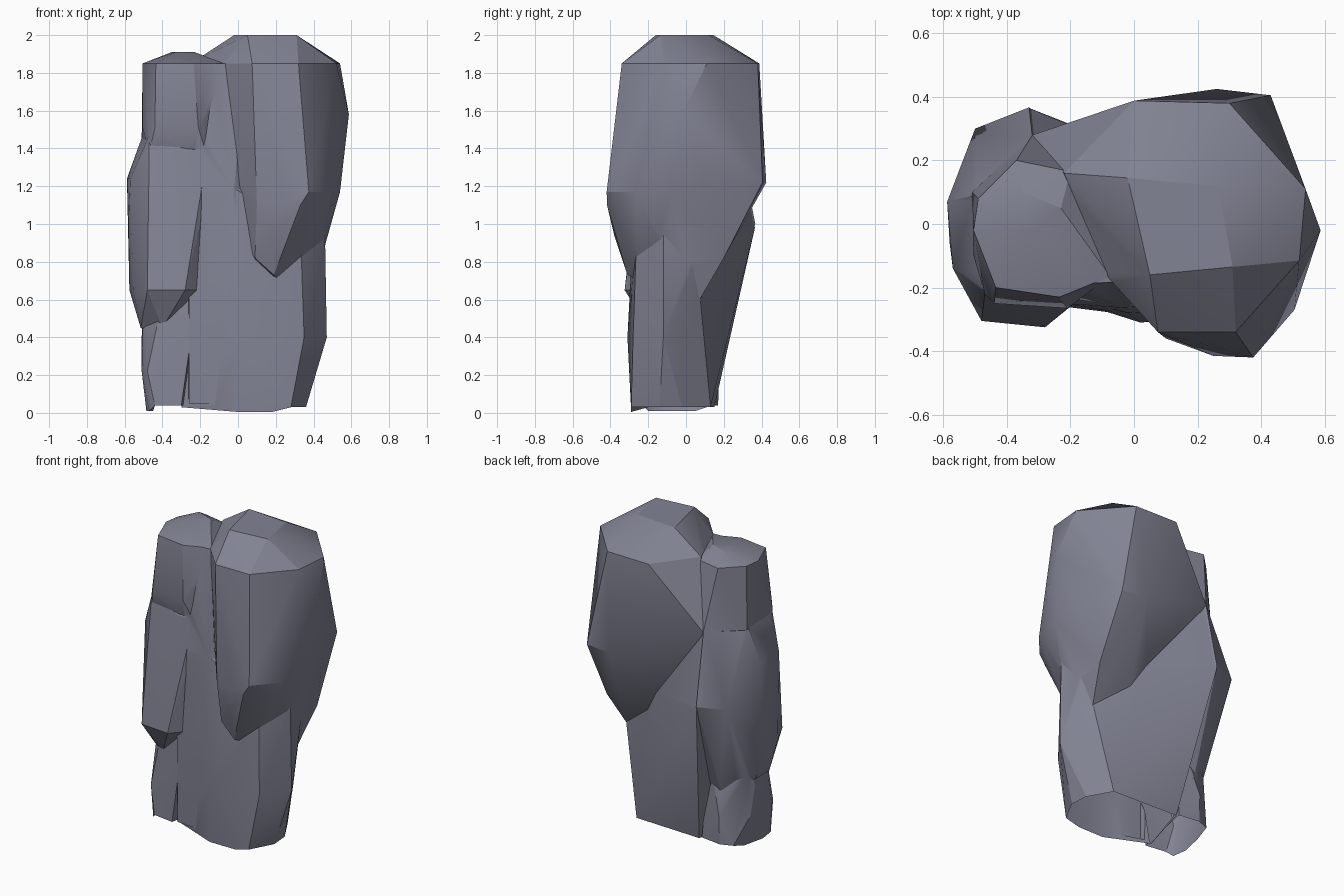
import bpy, bmesh, math

stone = bpy.data.materials.new("slate grey")
stone.diffuse_color = (0.225, 0.23, 0.295, 1)


def chunk(name, rings, loose=()):
    """Faceted stone chunk: convex hull of level rings (z, points) and loose points."""
    bm = bmesh.new()
    for z, pts in rings:
        for x, y in pts:
            bm.verts.new((x, y, z))
    for p in loose:
        bm.verts.new(p)
    res = bmesh.ops.convex_hull(bm, input=bm.verts[:])
    junk = {g for g in res["geom_interior"] + res["geom_unused"] if isinstance(g, bmesh.types.BMVert)}
    bmesh.ops.delete(bm, geom=list(junk), context='VERTS')
    bmesh.ops.recalc_face_normals(bm, faces=bm.faces[:])
    me = bpy.data.meshes.new(name)
    bm.to_mesh(me)
    bm.free()
    me.materials.append(stone)
    ob = bpy.data.objects.new(name, me)
    bpy.context.collection.objects.link(ob)
    return ob


# big overhanging boulder, upper right, undercut to a tip at the back
boulder = chunk("rock_pillar", [
    (2.0, [(-.02, .145), (.265, .12), (.31, -.135), (.05, -.16)]),
    (1.85, [(-.08, -.17), (.075, -.34), (.32, -.34), (.52, -.115), (.54, .11), (.3, .38), (0, .388)]),
    (1.22, [(.26, .425), (.43, .405), (.54, .1)]),
    (1.17, [(.375, -.42), (.505, -.27), (.54, -.08)]),
    (1.1, [(.33, -.418), (.25, -.415), (.1, -.36)]),
], [(-.22, .16, 1.87), (.587, -.02, 1.58), (-.32, .28, 1.45), (-.02, -.22, 1.3),
    (.09, -.3, .82), (.19, -.31, .73), (.34, -.27, .84),
    (.2, -.38, .94), (.37, .05, .56), (.43, .2, .82), (.135, .09, .65)])

# trunk below the boulder, its back flowing into the left column
trunk = chunk("trunk", [
    (0.005, [(0, -.29), (.18, -.29)]),
    (.03, [(-.12, -.26), (.28, -.29), (.36, -.14), (.35, -.02), (.265, .13), (-.2, .15), (-.3, -.2)]),
    (.4, [(.02, -.31), (.35, -.28), (.47, -.12), (.42, -.03), (-.25, .14)]),
    (.98, [(.46, -.12), (.33, -.26), (-.02, -.28), (-.2, -.24), (-.33, .365)]),
], [(.43, .05, .87), (.37, .05, .55), (.135, .09, .65), (-.32, .275, 1.44),
    (-.04, -.26, 1.2), (-.2, -.23, 1.2), (.3, 0, 1.3)])

# seam filling the groove between the two columns
seam = chunk("seam", [
    (1.85, [(-.24, -.19), (-.08, -.17), (.03, -.18), (-.22, .15), (0, .15)]),
    (1.4, [(-.2, -.22), (-.02, -.22), (-.3, .25), (.05, .2)]),
    (1.18, [(-.22, -.25), (-.02, -.265)]),
    (.6, [(-.26, -.255), (.02, -.29), (-.25, .15), (.05, .05)]),
    (.05, [(-.26, -.25), (-.11, -.26), (-.25, .1), (0, .05)]),
])

# left column: cap, middle slab leaning out downwards, foot
cap = chunk("left_cap", [
    (1.91, [(-.33, -.02), (-.23, .05), (-.35, .1)]),
    (1.85, [(-.505, -.02), (-.435, -.2), (-.235, -.23), (-.075, -.165), (-.2, .165), (-.37, .2), (-.49, .08)]),
    (1.51, [(-.44, -.25), (-.21, -.265), (-.505, -.1)]),
    (1.45, [(-.51, .1), (-.47, -.22), (-.16, -.22), (-.32, .28), (-.2, .2)]),
    (1.38, [(-.47, -.21), (-.27, -.23), (-.17, -.22), (-.3, .25)]),
])
slab = chunk("left_slab", [
    (1.47, [(-.47, -.21), (-.505, .09), (-.32, .275), (-.2, .1)]),
    (1.39, [(-.47, -.225), (-.27, -.24), (-.16, -.225)]),
    (1.24, [(-.588, .07), (-.57, -.14)]),
    (1.0, [(-.33, .367), (-.5, .3), (-.2, .2), (-.2, -.26), (-.58, -.06)]),
    (.65, [(-.48, -.305), (-.28, -.325), (-.22, -.26), (-.575, 0), (-.555, -.15)]),
    (.45, [(-.515, -.12), (-.4, -.2), (-.515, .02), (-.3, -.1)]),
    (.37, [(-.25, .13), (-.35, .14)]),
])
foot = chunk("left_foot", [
    (.01, [(-.485, -.1), (-.47, -.2), (-.45, .05)]),
    (.04, [(-.44, -.23), (-.3, -.25), (-.44, .14), (-.36, .17), (-.22, .15)]),
    (.22, [(-.51, -.15), (-.48, -.21), (-.5, .05), (-.36, .175)]),
    (.4, [(-.27, .14), (-.51, .02)]),
    (.6, [(-.5, -.1), (-.4, -.21), (-.22, -.25), (-.48, .05), (-.25, .12)]),
])

# fuse the chunks into one stone
bpy.context.view_layer.objects.active = boulder
boulder.select_set(True)
for part in (trunk, seam, cap, slab, foot):
    m = boulder.modifiers.new("fuse", 'BOOLEAN')
    m.operation, m.solver, m.object = 'UNION', 'EXACT', part
    bpy.ops.object.modifier_apply(modifier=m.name)
    bpy.data.objects.remove(part)

# hollow underside: drop the ground faces
bm = bmesh.new()
bm.from_mesh(boulder.data)
bm.normal_update()
base = [f for f in bm.faces if f.normal.z < -.5 and f.calc_center_median().z < .12]
bmesh.ops.delete(bm, geom=base, context='FACES')
bm.to_mesh(boulder.data)
bm.free()
bpy.ops.object.shade_smooth_by_angle(angle=math.radians(25))
